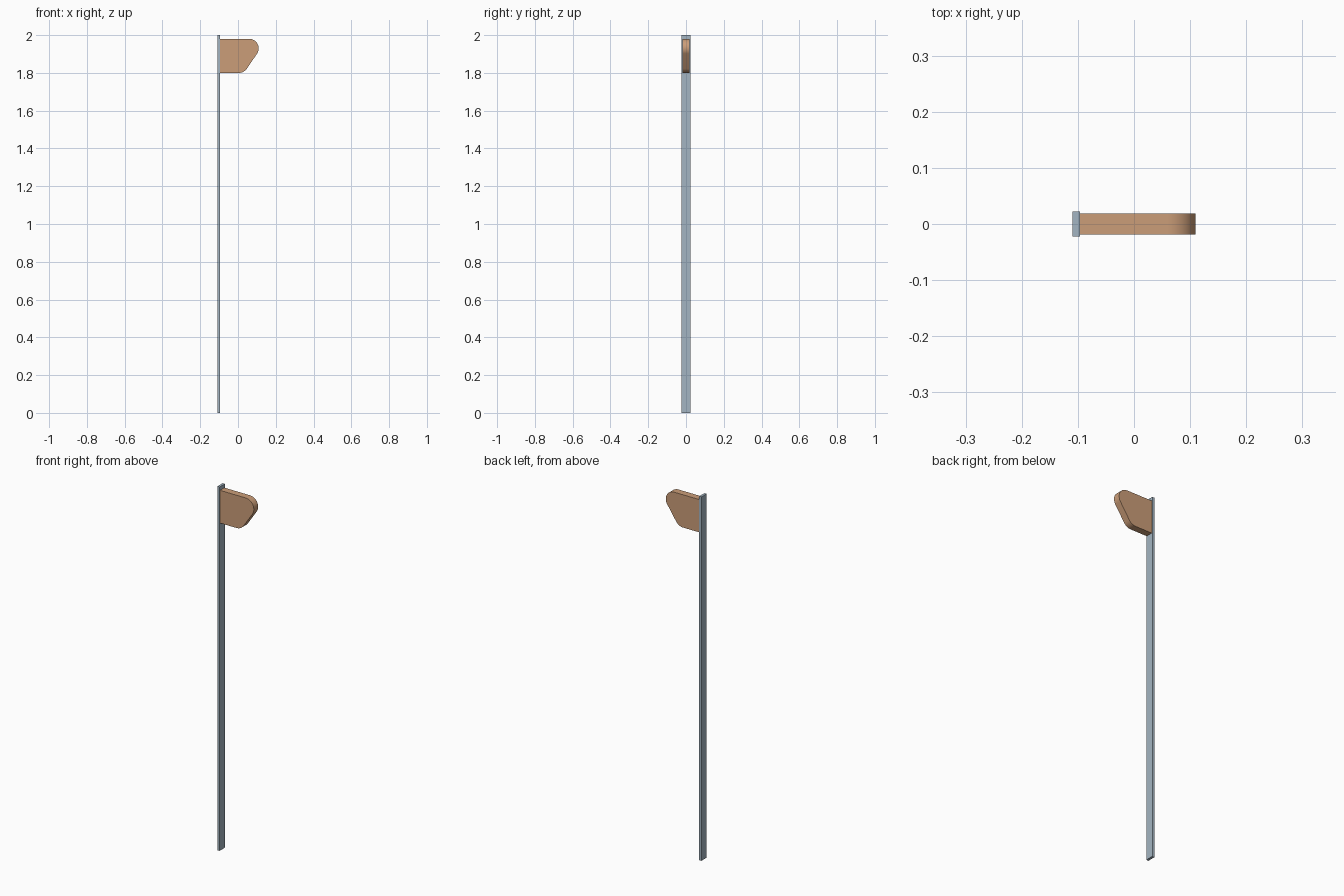
import bpy, bmesh, math

if "Cube" in bpy.data.objects:
    bpy.data.objects.remove(bpy.data.objects["Cube"])


def material(name, rgb):
    m = bpy.data.materials.new(name)
    m.diffuse_color = (*rgb, 1)
    m.use_nodes = True
    m.node_tree.nodes["Principled BSDF"].inputs["Base Color"].default_value = m.diffuse_color
    return m


def extrude_profile(name, pts, y0, y1, mat):
    """Extrude an x-z outline along y."""
    bm = bmesh.new()
    face = bm.faces.new([bm.verts.new((x, y0, z)) for x, z in pts])
    ext = bmesh.ops.extrude_face_region(bm, geom=[face])["geom"]
    new = [v for v in ext if isinstance(v, bmesh.types.BMVert)]
    bmesh.ops.translate(bm, vec=(0, y1 - y0, 0), verts=new)
    bmesh.ops.recalc_face_normals(bm, faces=bm.faces)
    me = bpy.data.meshes.new(name)
    bm.to_mesh(me)
    bm.free()
    me.materials.append(mat)
    ob = bpy.data.objects.new(name, me)
    bpy.context.collection.objects.link(ob)
    return ob


def arc(cx, cz, r, a0, a1, n=12):
    return [(cx + r * math.cos(math.radians(a0 + (a1 - a0) * i / n)),
             cz + r * math.sin(math.radians(a0 + (a1 - a0) * i / n)))
            for i in range(n + 1)]


steel = material("blue grey steel", (0.37, 0.46, 0.54))
wood = material("tan wood", (0.60, 0.34, 0.19))

# Tall thin post
L, M = -0.1095, -0.096
extrude_profile("post", [(L, 0), (M, 0), (M, 2), (L, 2)], -0.0225, 0.0225, steel)

# Rounded bracket: two equal fillets joined by their tangent line
r, hi, lo = 0.05, (0.0595, 1.93), (0.005, 1.85)
slant = math.degrees(math.atan2(hi[1] - lo[1], hi[0] - lo[0])) - 90
outline = [(M, 1.98), (M, 1.80)] + arc(*lo, r, -90, slant) + arc(*hi, r, slant, 90, 20)
bracket = extrude_profile("bracket", outline, -0.019, 0.019, wood)

bpy.context.view_layer.objects.active = bracket
bracket.select_set(True)
bpy.ops.object.shade_smooth_by_angle(angle=math.radians(30))
